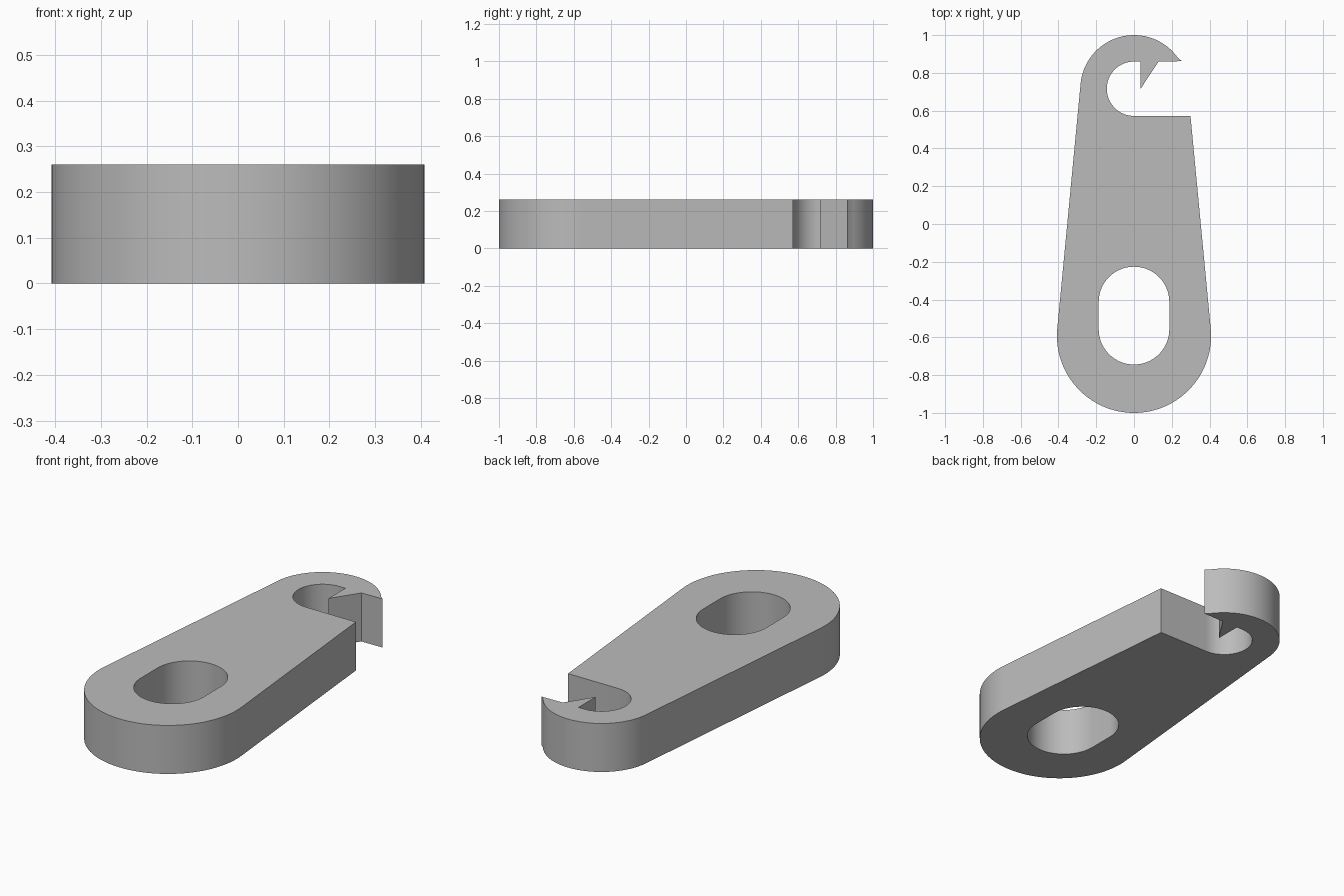
import bpy, bmesh
from math import asin, cos, sin, pi, radians

cube = bpy.data.objects.get("Cube")
if cube:
    bpy.data.objects.remove(cube, do_unlink=True)

THICKNESS = 0.26
BIG_Y, BIG_R = -0.592, 0.408      # rounded wide end
HOOK_Y, HOOK_R = 0.716, 0.284     # rounded hook end
BORE_R = 0.144                    # inside of the hook
SLOT_R = 0.187


def arc(cy, r, start, end, steps):
    """Points on an arc centred on x = 0."""
    return [(r * cos(start + (end - start) * i / steps),
             cy + r * sin(start + (end - start) * i / steps))
            for i in range(steps + 1)]


# Angle at which the straight sides touch both rounded ends
tilt = asin((BIG_R - HOOK_R) / (HOOK_Y - BIG_Y))
mouth_low, mouth_high = HOOK_Y - BORE_R, HOOK_Y + BORE_R
mouth_x = (BIG_R - (mouth_low - BIG_Y) * sin(tilt)) / cos(tilt)

# Outer outline: hook tip, back of hook, wide end, mouth, bore, barb
outline = [(0.253, mouth_high + 0.002)]
outline += arc(HOOK_Y, HOOK_R, radians(36), pi - tilt, 40)
outline += arc(BIG_Y, BIG_R, pi - tilt, 2 * pi + tilt, 64)
outline += [(mouth_x, mouth_low)]
outline += arc(HOOK_Y, BORE_R, 1.5 * pi, 0.5 * pi, 32)
outline += [(0.035, mouth_high), (0.035, HOOK_Y), (0.13, mouth_high)]

# Elongated hole through the wide end
slot = arc(-0.413, SLOT_R, 0, pi, 32) + arc(-0.557, SLOT_R, pi, 2 * pi, 32)

# Fill between the two loops, then raise to full thickness
bm = bmesh.new()
for loop in (outline, slot):
    verts = [bm.verts.new((x, y, 0)) for x, y in loop]
    for i, v in enumerate(verts):
        bm.edges.new((verts[i - 1], v))
bmesh.ops.triangle_fill(bm, use_beauty=True, use_dissolve=False, edges=bm.edges[:])
raised = bmesh.ops.extrude_face_region(bm, geom=bm.faces[:], use_keep_orig=True)
top = [g for g in raised["geom"] if isinstance(g, bmesh.types.BMVert)]
bmesh.ops.translate(bm, verts=top, vec=(0, 0, THICKNESS))
bmesh.ops.recalc_face_normals(bm, faces=bm.faces[:])

mesh = bpy.data.meshes.new("hook_plate")
bm.to_mesh(mesh)
bm.free()
plate = bpy.data.objects.new("hook_plate", mesh)
bpy.context.collection.objects.link(plate)

# Plain grey finish
grey = bpy.data.materials.new("plain_grey")
grey.use_nodes = True
colour = (0.5, 0.5, 0.5, 1)
grey.diffuse_color = colour
grey.node_tree.nodes["Principled BSDF"].inputs["Base Color"].default_value = colour
mesh.materials.append(grey)

# Smooth curved walls, crisp rims and corners
bpy.ops.object.select_all(action="DESELECT")
plate.select_set(True)
bpy.context.view_layer.objects.active = plate
bpy.ops.object.shade_smooth_by_angle(angle=radians(30))
